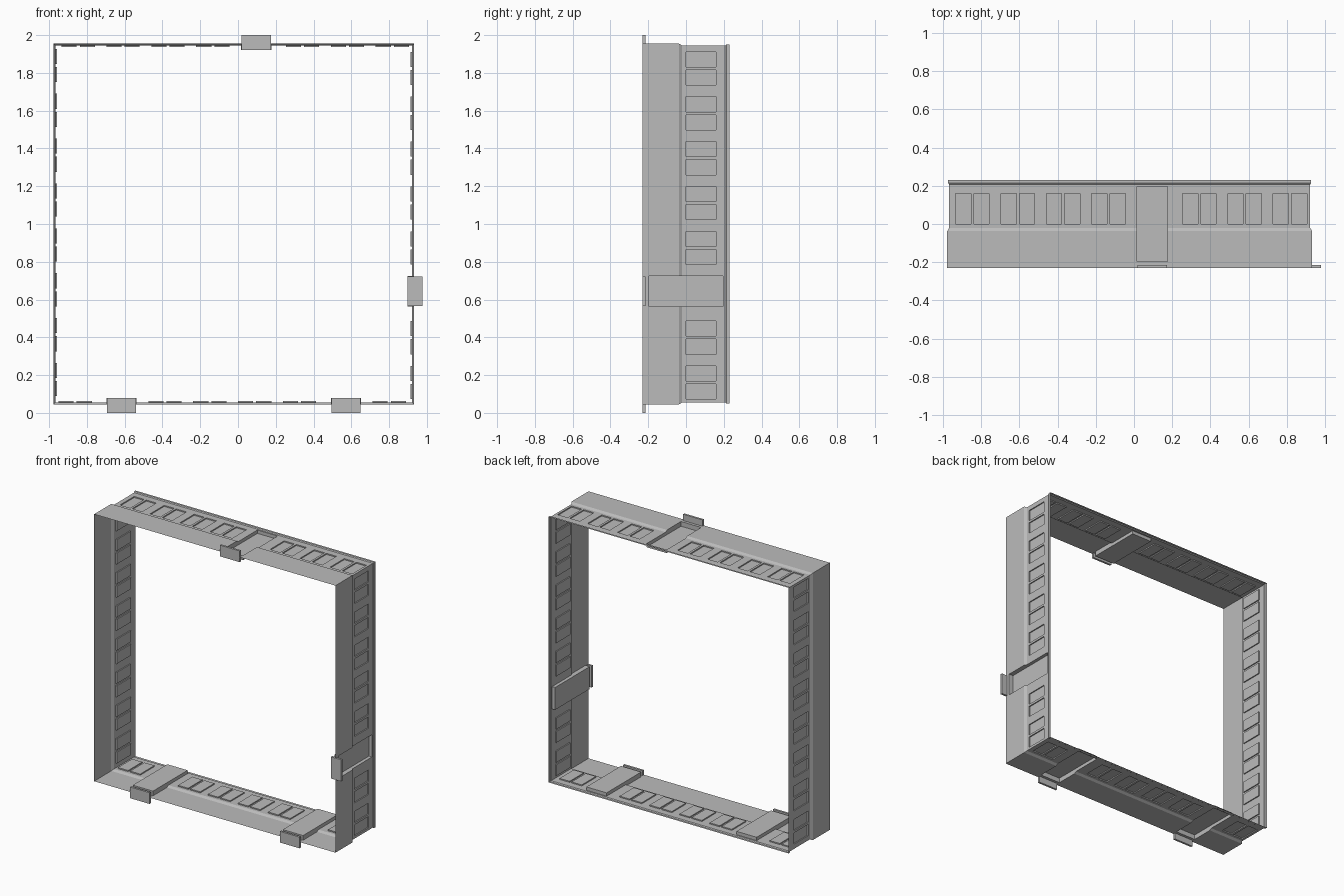
import bpy, bmesh
from mathutils import Vector

if "Cube" in bpy.data.objects:
    bpy.data.objects.remove(bpy.data.objects["Cube"])

CX, CZ = -0.0225, 1.0            # centre of the square frame
STEP = 0.2375                    # spacing of window pairs
PROFILE = [(-0.23, 0.955), (-0.037, 0.955), (-0.021, 0.945),
           (0.207, 0.945), (0.214, 0.95), (0.23, 0.95)]
PANEL_Y, PANEL_H = (0.0, 0.16), 0.937
CLIP_Y, CLIP_H, CLIP_W = (-0.195, 0.196), 0.921, 0.08

# clip positions along top, right, bottom, left (running clockwise)
CLIPS = [[0.5], [1.5], [-2.5, 2.5], []]

grey = bpy.data.materials.new("light_grey")
grey.diffuse_color = (0.5, 0.5, 0.5, 1)
grey.use_nodes = True
grey.node_tree.nodes["Principled BSDF"].inputs["Base Color"].default_value = grey.diffuse_color


def base(y):
    """Distance of the sheet from the frame axis at depth y."""
    for (y0, h0), (y1, h1) in zip(PROFILE, PROFILE[1:]):
        if y <= y1 + 1e-6:
            return h0 + (h1 - h0) * (y - y0) / (y1 - y0)
    return PROFILE[-1][1]


def place(k, s, y, h):
    """Side k (clockwise from top): s along the side, h outwards."""
    x, z = [(s, h), (h, -s), (-s, -h), (-h, s)][k]
    return Vector((CX + x, y, CZ + z))


def add_object(name, bm):
    me = bpy.data.meshes.new(name)
    bm.to_mesh(me)
    bm.free()
    me.materials.append(grey)
    ob = bpy.data.objects.new(name, me)
    bpy.context.collection.objects.link(ob)
    return ob


def build_side(bm, k):
    clips = [c * STEP for c in CLIPS[k]]
    pockets = [(c - CLIP_W, c + CLIP_W, *CLIP_Y, CLIP_H) for c in clips]
    for i in range(8):
        c = (i - 3.5) * STEP
        if any(abs(c - q) < 0.05 for q in clips):
            continue
        for d in (-0.048, 0.048):
            m = c + 0.008 + d
            pockets.append((m - 0.04, m + 0.04, *PANEL_Y, PANEL_H))
    S = sorted({round(v, 5) for p in pockets for v in p[:2]} | {-1.0, 1.0})
    Y = sorted({y for y, _ in PROFILE} | set(PANEL_Y) | set(CLIP_Y))

    def pocket(i, j):
        s, y = (S[i] + S[i + 1]) / 2, (Y[j] + Y[j + 1]) / 2
        for a, b, c, d, h in pockets:
            if a < s < b and c < y < d:
                return h
        return None

    def point(s, y, h):
        b = base(y)
        return place(k, s * b if abs(s) == 1 else s, y, b if h is None else h)

    def quad(*pts):
        bm.faces.new([bm.verts.new(p) for p in pts])

    for i in range(len(S) - 1):
        for j in range(len(Y) - 1):
            h = pocket(i, j)
            s0, s1, y0, y1 = S[i], S[i + 1], Y[j], Y[j + 1]
            quad(point(s0, y0, h), point(s1, y0, h), point(s1, y1, h), point(s0, y1, h))
            # pocket walls where neighbouring cells differ in depth
            if i + 2 < len(S) and pocket(i + 1, j) != h:
                g = pocket(i + 1, j)
                quad(point(s1, y0, h), point(s1, y1, h), point(s1, y1, g), point(s1, y0, g))
            if j + 2 < len(Y) and pocket(i, j + 1) != h:
                g = pocket(i, j + 1)
                quad(point(s0, y1, h), point(s1, y1, h), point(s1, y1, g), point(s0, y1, g))


# pressed sheet frame with windows and clip pockets
bm = bmesh.new()
for k in range(4):
    build_side(bm, k)
bmesh.ops.remove_doubles(bm, verts=bm.verts, dist=1e-4)
bmesh.ops.recalc_face_normals(bm, faces=bm.faces)
top = max(bm.faces, key=lambda f: f.calc_center_median().z)
if top.normal.z < 0:
    bmesh.ops.reverse_faces(bm, faces=bm.faces)
bmesh.ops.dissolve_limit(bm, angle_limit=0.01, verts=bm.verts, edges=bm.edges)
add_object("frame_sheet", bm)

# front tab at each clip
for k, row in enumerate(CLIPS):
    for c in row:
        bm = bmesh.new()
        bmesh.ops.create_cube(bm, size=1)
        for v in bm.verts:
            s, y, h = v.co
            v.co = place(k, c * STEP + s * 0.155, -0.2225 + y * 0.015, 0.96 + h * 0.08)
        bmesh.ops.recalc_face_normals(bm, faces=bm.faces)
        add_object("clip_tab", bm)
